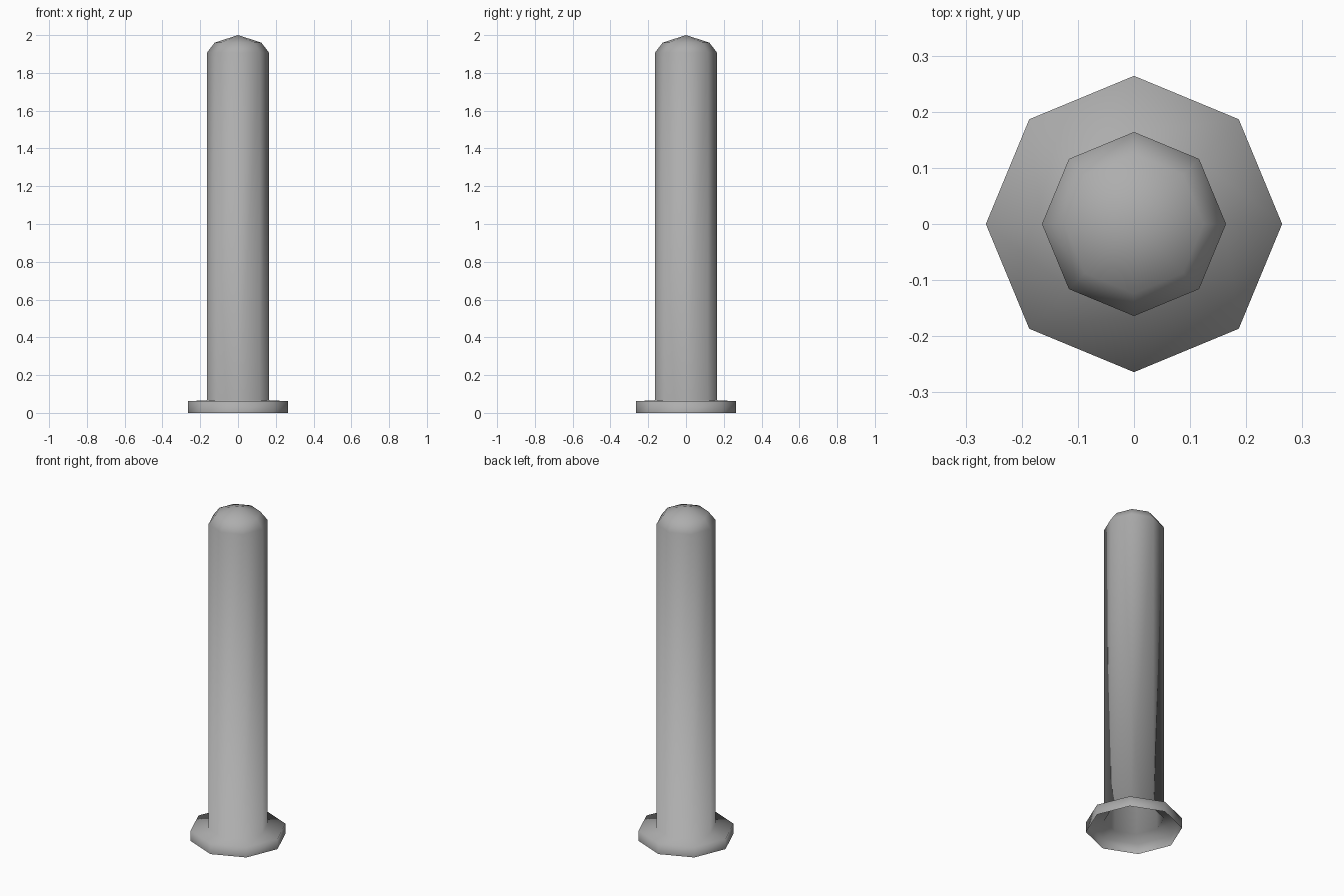
import bpy, bmesh
from math import cos, sin, tau

if "Cube" in bpy.data.objects:
    bpy.data.objects.remove(bpy.data.objects["Cube"])

SIDES = 8

# Profile from the foot rim up to the top of the shaft cap: (radius, height)
PROFILE = [(0.264, 0.0), (0.264, 0.062), (0.164, 0.067), (0.164, 1.907), (0.124, 1.96)]
TIP_Z = 2.0


def revolve(name, profile, tip_z):
    """Eight-sided shell, open underneath, closed by a shallow point."""
    bm = bmesh.new()
    rings = [[bm.verts.new((r * cos(tau * i / SIDES), r * sin(tau * i / SIDES), z))
              for i in range(SIDES)] for r, z in profile]
    tip = bm.verts.new((0, 0, tip_z))
    for i in range(SIDES):
        j = (i + 1) % SIDES
        for low, high in zip(rings, rings[1:]):
            bm.faces.new((low[i], low[j], high[j], high[i]))
        bm.faces.new((rings[-1][i], rings[-1][j], tip))
    for face in bm.faces:
        face.smooth = True
    mesh = bpy.data.meshes.new(name)
    bm.to_mesh(mesh)
    bm.free()
    obj = bpy.data.objects.new(name, mesh)
    bpy.context.collection.objects.link(obj)
    return obj


# Bollard post with its flanged foot
post = revolve("bollard_post", PROFILE, TIP_Z)

# Dark grey paint
paint = bpy.data.materials.new("dark_grey")
paint.diffuse_color = (0.42, 0.42, 0.42, 1)
paint.use_nodes = True
paint.node_tree.nodes["Principled BSDF"].inputs["Base Color"].default_value = paint.diffuse_color
post.data.materials.append(paint)
